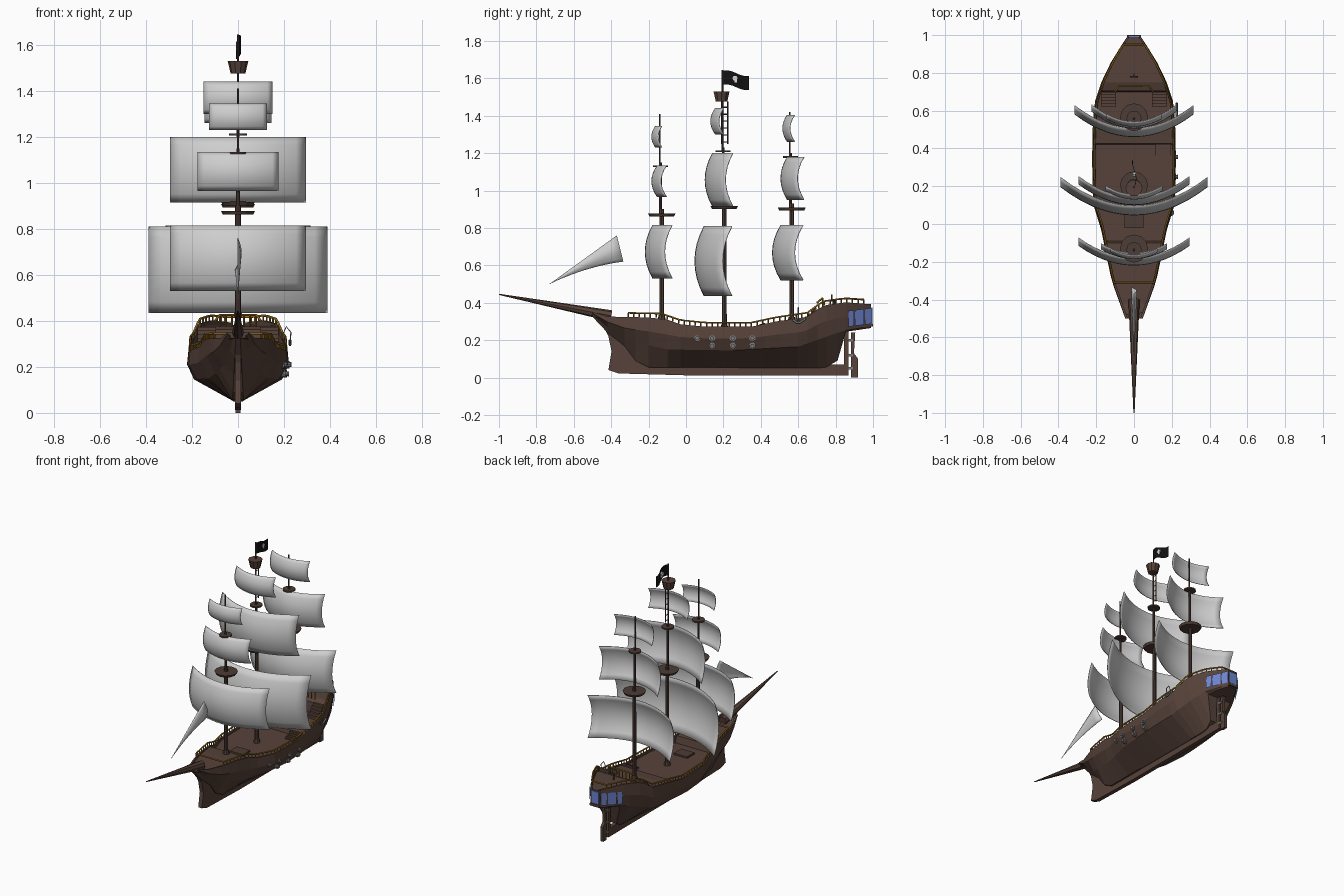
import bpy, bmesh, math
from mathutils import Vector

if "Cube" in bpy.data.objects:
    bpy.data.objects.remove(bpy.data.objects["Cube"])


def material(name, r, g, b):
    m = bpy.data.materials.new(name)
    m.use_nodes = True
    m.diffuse_color = (r, g, b, 1)
    m.node_tree.nodes["Principled BSDF"].inputs["Base Color"].default_value = (r, g, b, 1)
    return m


wood = material("brown wood", .095, .055, .042)
mast_wood = material("mast wood", .075, .045, .036)
gold = material("gold rail", .3, .15, .012)
canvas = material("sail canvas", .62, .62, .62)
glass = material("window blue", .15, .23, .62)
iron = material("iron grey", .2, .2, .2)
black = material("flag black", .006, .006, .006)
white = material("emblem white", .7, .7, .7)


def mesh_object(name, verts, faces, mat, smooth=False):
    """Make an object from points and faces with outward normals."""
    mesh = bpy.data.meshes.new(name)
    mesh.from_pydata(verts, [], faces)
    bm = bmesh.new()
    bm.from_mesh(mesh)
    bmesh.ops.recalc_face_normals(bm, faces=bm.faces)
    for f in bm.faces:
        f.smooth = smooth
    bm.to_mesh(mesh)
    bm.free()
    mesh.materials.append(mat)
    obj = bpy.data.objects.new(name, mesh)
    bpy.context.collection.objects.link(obj)
    return obj


def plank(name, outline, half, mat, x=0):
    """Side outline in (y, z), given a thickness across x."""
    n = len(outline)
    verts = [(x + s * half, y, z) for s in (-1, 1) for y, z in outline]
    faces = [list(range(n)), list(range(n, n + n))]
    faces += [(i, (i + 1) % n, n + (i + 1) % n, n + i) for i in range(n)]
    return mesh_object(name, verts, faces, mat)


def box(name, x, y, z, sx, sy, sz, mat):
    ends = [(y - sy, z - sz), (y + sy, z - sz), (y + sy, z + sz), (y - sy, z + sz)]
    return plank(name, ends, sx, mat, x)


def rod(name, start, end, r0, r1, mat, sides=8):
    """Tapered rod between two points."""
    a, b = Vector(start), Vector(end)
    turn = (b - a).to_track_quat('Z', 'Y')
    verts = []
    for p, r in ((a, r0), (b, r1)):
        for i in range(sides):
            t = math.tau * i / sides
            verts.append(p + turn @ Vector((r * math.cos(t), r * math.sin(t), 0)))
    faces = [list(range(sides)), list(range(sides, sides * 2))]
    faces += [(i, (i + 1) % sides, sides + (i + 1) % sides, sides + i) for i in range(sides)]
    return mesh_object(name, verts, faces, mat)


def tube(name, points, radius, mat):
    """Thin round bar along a path."""
    curve = bpy.data.curves.new(name, 'CURVE')
    curve.dimensions = '3D'
    curve.bevel_depth = radius
    curve.bevel_resolution = 1
    line = curve.splines.new('POLY')
    line.points.add(len(points) - 1)
    for p, co in zip(line.points, points):
        p.co = (*co, 1)
    curve.materials.append(mat)
    obj = bpy.data.objects.new(name, curve)
    bpy.context.collection.objects.link(obj)


def along(keys):
    """Straight-line interpolation through (y, value) keys."""
    def value(y):
        for (a, p), (b, q) in zip(keys, keys[1:]):
            if y <= b:
                return p + (q - p) * max(0, (y - a) / (b - a))
        return keys[-1][1]
    return value


# Hull lines: half width, gunwale, bilge turn, bottom and deck
width = along([(-.5, .045), (-.3, .115), (-.1, .155), (0, .175), (.1, .208), (.3, .216), (.55, .212),
               (.65, .2), (.75, .168), (.85, .122), (.95, .062), (.99, .036)])
gunwale = along([(-.5, .352), (-.42, .326), (-.13, .32), (-.03, .285), (.1, .272), (.35, .272),
                 (.48, .3), (.65, .325), (.73, .385), (.85, .402), (.99, .392)])
turn_z = along([(-.5, .335), (-.42, .27), (-.32, .2), (-.1, .15), (.25, .145), (.6, .165), (.84, .25), (.99, .275)])
turn_w = along([(-.5, .4), (-.33, .6), (-.1, .82), (.3, .9), (.7, .9), (.85, .97), (.99, 1)])
floor_z = along([(-.5, .325), (-.42, .24), (-.33, .17), (-.27, .09), (-.2, .055), (.74, .05), (.81, .09),
                 (.855, .245), (.99, .265)])
floor_w = along([(-.5, .01), (-.2, .025), (.8, .02), (.86, .1), (.99, .03)])
deck_z = along([(-.5, .325), (-.42, .312), (-.1, .312), (-.09, .258), (.42, .258), (.425, .294),
                (.7, .294), (.705, .378), (.99, .382)])
stations = [-.5, -.42, -.33, -.27, -.2, -.1, -.09, -.03, .1, .25, .35, .42, .425, .5, .6, .65,
            .7, .705, .75, .81, .855, .9, .95, .99]
verts, faces = [], []
for y in stations:
    w, top, tz = width(y), gunwale(y), turn_z(y)
    half = [(floor_w(y), floor_z(y)), (w * turn_w(y), tz), (w * 1.03, (top + tz) / 2),
            (w, top), (w - .012, top), (w - .012, min(deck_z(y), top - .004))]
    verts += [(x, y, z) for x, z in half] + [(-x, y, z) for x, z in reversed(half)]
ring = 12
for s in range(len(stations) - 1):
    for i in range(ring):
        a, b = s * ring + i, s * ring + (i + 1) % ring
        faces.append((a, b, b + ring, a + ring))
faces += [list(range(ring)), list(range(len(verts) - ring, len(verts)))]
mesh_object("hull", verts, faces, wood)

# Keel with curved stem, stern post and rudder
plank("keel_and_stem", [(-.52, .365), (-.455, .3), (-.415, .22), (-.398, .14), (-.415, .04), (-.36, .022),
                        (0, .012), (.87, .012), (.87, .25), (.845, .25), (.845, .07), (-.2, .08),
                        (-.32, .2), (-.4, .32)], .014, wood)
plank("rudder", [(.882, .24), (.905, .24), (.898, .13), (.92, .1), (.92, 0), (.882, 0)], .01, wood)
for z in (.05, .12, .2):
    box("rudder_hinge", 0, .88, z, .014, .014, .007, iron)

# Bowsprit
rod("bowsprit", (0, -.4, .33), (0, -1, .445), .03, .003, wood)

# Gunwale rails with balusters
def rail_point(side, y, lift):
    return (side * (width(y) - .006), y, gunwale(y) + lift)

for side in (-1, 1):
    ys = [-.31 + .03 * i for i in range(43)]
    tube("gunwale_rail", [rail_point(side, y, .022) for y in ys], .005, gold)
    for y in ys:
        rod("baluster", rail_point(side, y, 0), rail_point(side, y, .022), .004, .004, gold, 4)
tube("poop_front_rail", [(-.1, .7, .4), (-.08, .73, .425), (.08, .73, .425), (.1, .7, .4)], .005, gold)
for i in range(-3, 4):
    rod("poop_baluster", (i * .026, .73, .375), (i * .026, .73, .425), .004, .004, gold, 4)
tube("stern_rail", [rail_point(s, .95, .022) for s in (-1, 1)], .005, gold)
tube("foredeck_rail", [rail_point(s, -.31, .022) for s in (-1, 1)], .005, gold)

# Stairs between the decks
def stairs(x, half, y, z, rise):
    for i in range(5):
        box("stair_step", x, y + i * .015, z + rise * (i + 1) / 10, half, .008, rise * (i + 1) / 10, wood)

for side in (-1, 1):
    stairs(side * .135, .04, .63, .294, .08)
stairs(.155, .04, .355, .258, .034)

# Ship's wheel and deck hatch
rod("wheel_post", (0, .79, .375), (0, .79, .42), .006, .006, mast_wood)
rod("wheel", (0, .775, .425), (0, .783, .425), .02, .02, mast_wood, 10)
box("hatch", 0, .02, .262, .05, .04, .008, mast_wood)

# Stern windows
def pane(side, y0, y1):
    quad = []
    for y, up in ((y0, 0), (y1, 0), (y1, 1), (y0, 1)):
        z = (.272 + .085 * up) + (y - .865) * .12
        quad.append((side * (width(y) * 1.03 + .007), y + .003, z))
    mesh_object("side_window", quad, [(0, 1, 2, 3)], glass)

for side in (-1, 1):
    pane(side, .865, .895)
    pane(side, .9, .95)
    pane(side, .955, .988)
box("stern_window", 0, .994, .333, .03, .003, .042, glass)
box("stern_sill", 0, .99, .28, .037, .01, .008, wood)

# Guns on the left side
for y, z in [(.06, .21)] + [(y, z) for y in (.14, .25, .355) for z in (.17, .21)]:
    x = width(y) * (.93 if z < .2 else .98)
    rod("gun_port", (x - .02, y, z), (x + .012, y, z), .017, .017, iron, 10)
    rod("gun_barrel", (x, y, z), (x + .022, y, z), .009, .011, iron, 8)

# Anchor and its arm
tube("anchor_arm", [(.19, .6, .33), (.21, .6, .375), (.23, .6, .35), (.226, .6, .3)], .003, iron)
tube("anchor_fluke", [(.226, .57, .31), (.226, .59, .295), (.226, .61, .295), (.226, .64, .315)], .006, iron)

# Masts: y, heights of the joints, thick part first
for name, y, foot, first, second, tip in (("fore", -.13, .3, .87, 1.13, 1.41),
                                          ("main", .205, .25, .91, 1.21, 1.645),
                                          ("mizzen", .565, .29, .9, 1.18, 1.42)):
    rod(name + "_mast_collar", (0, y, foot), (0, y, foot + .035), .024, .016, mast_wood)
    rod(name + "_lower_mast", (0, y, foot), (0, y, first + .03), .013, .012, mast_wood)
    rod(name + "_middle_mast", (0, y - .006, first), (0, y - .006, second + .02), .008, .007, mast_wood)
    rod(name + "_upper_mast", (0, y - .01, second), (0, y - .01, tip), .005, .004, mast_wood)
    rod(name + "_platform", (0, y, first - .008), (0, y, first + .008), .066, .074, mast_wood, 12)
    rod(name + "_upper_platform", (0, y - .006, second - .005), (0, y - .006, second + .005), .04, .04, mast_wood, 12)
rod("crows_nest", (0, .19, 1.475), (0, .19, 1.53), .032, .045, wood, 10)
for y in (.19, .222):
    rod("ladder_side", (0, y, 1.25), (0, y, 1.475), .004, .004, mast_wood, 4)
for i in range(6):
    rod("ladder_rung", (0, .19, 1.26 + i * .037), (0, .222, 1.26 + i * .037), .003, .003, mast_wood, 4)

# Billowing square sails
def sail(name, half, low, high, front, back, belly):
    cols, rows, pts, quads = 14, 8, [], []
    for j in range(rows + 1):
        v = 2 * j / rows - 1
        for i in range(cols + 1):
            u = 2 * i / cols - 1
            y = front + belly * v * v + (back - front - belly) * u * u
            pts.append((half * u, y, low + (high - low) * (v + 1) / 2))
    for j in range(rows):
        for i in range(cols):
            a = j * (cols + 1) + i
            quads.append((a, a + 1, a + cols + 2, a + cols + 1))
    obj = mesh_object(name, pts, quads, canvas, True)
    obj.modifiers.new("thickness", 'SOLIDIFY').thickness = .004

sail("fore_course", .295, .53, .815, -.22, -.075, .04)
sail("fore_topsail", .175, .965, 1.135, -.185, -.105, .03)
sail("fore_topgallant", .125, 1.23, 1.345, -.185, -.13, .02)
sail("main_course", .39, .435, .81, .045, .245, .05)
sail("main_topsail", .295, .915, 1.2, .1, .25, .04)
sail("main_topgallant", .15, 1.3, 1.44, .13, .2, .025)
sail("mizzen_course", .315, .52, .815, .46, .625, .045)
sail("mizzen_topsail", .225, .95, 1.18, .505, .63, .035)
sail("mizzen_topgallant", .145, 1.26, 1.405, .515, .58, .025)

# Jib: rows run from the forward tip to the trailing edge
pts, quads, n = [], [], 8
for i in range(n + 1):
    t = i / n
    for j in range(n + 1):
        s = j / n
        top = Vector((0, -.73 + .36 * t, .5 + .26 * t))
        foot = Vector((0, -.73 + .395 * t, .5 + .12 * t + .07 * t * (1 - t)))
        p = top.lerp(foot, s)
        p.x = .022 * math.sin(math.pi * s) * t - .012 * s * t
        pts.append(p)
for i in range(n):
    for j in range(n):
        a = i * (n + 1) + j
        quads.append((a, a + 1, a + n + 2, a + n + 1))
mesh_object("jib", pts, quads, canvas, True).modifiers.new("thickness", 'SOLIDIFY').thickness = .003

# Waving flag with a pale emblem on both faces
pts, n = [], 8
for i in range(n + 1):
    t = i / n
    for z in (1.565, 1.64):
        pts.append((.01 * math.sin(t * 5), .195 + .142 * t, z - .025 * t + .007 * math.sin(t * 6)))
flag = mesh_object("flag", pts, [(2 * i, 2 * i + 2, 2 * i + 3, 2 * i + 1) for i in range(n)], black)
flag.modifiers.new("thickness", 'SOLIDIFY').thickness = .003
rod("emblem", (-.006, .262, 1.6), (.013, .262, 1.6), .014, .014, white, 8)
box("emblem_base", .0035, .265, 1.585, .0095, .007, .007, white)
